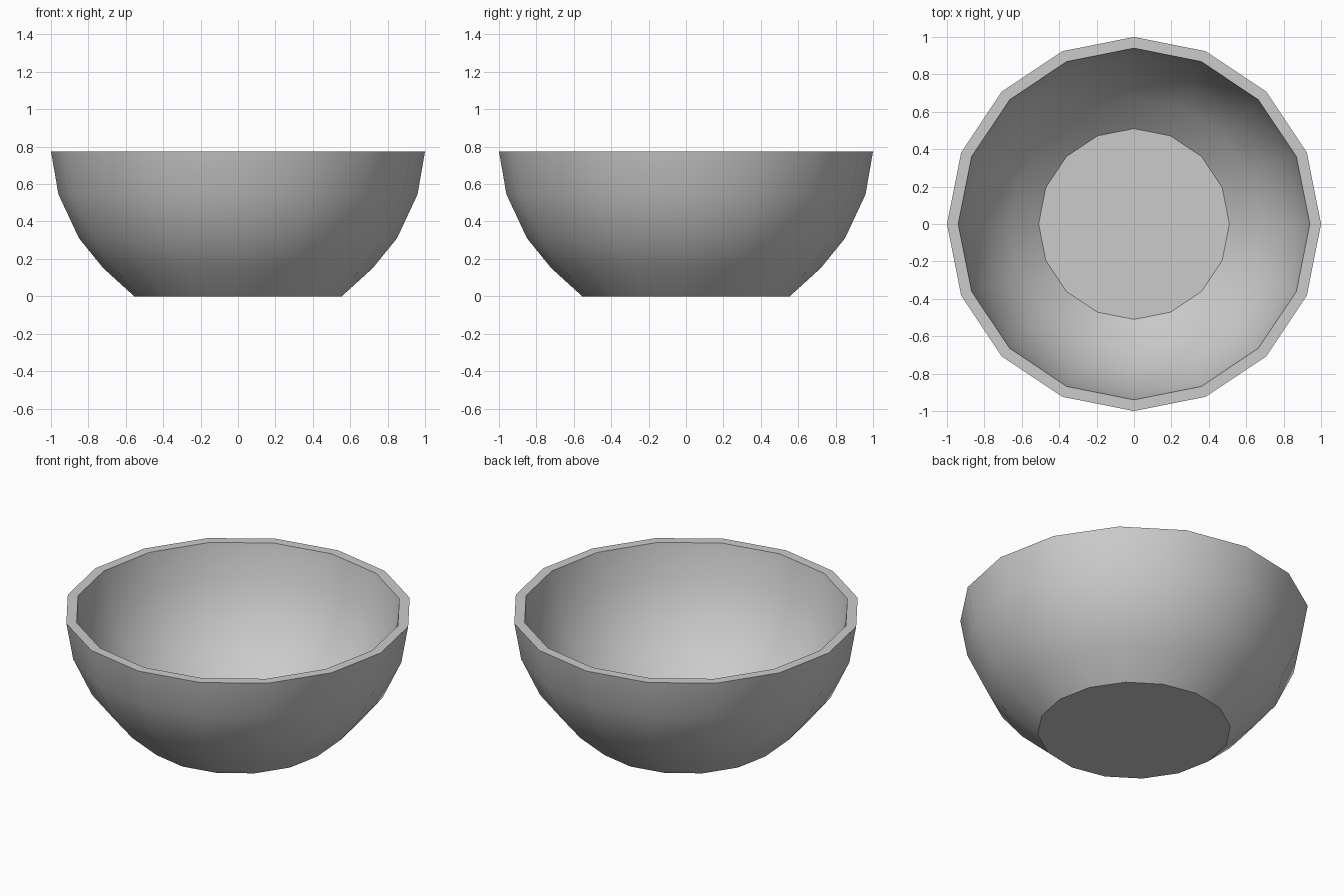
import bpy
import bmesh
from math import cos, sin, pi, radians

cube = bpy.data.objects.get("Cube")
if cube:
    bpy.data.objects.remove(cube, do_unlink=True)

SIDES = 16
# Wall section as (radius, height): up the outside, over the rim, down the inside
OUTSIDE = [(0.555, 0), (0.72, 0.15), (0.85, 0.31), (0.96, 0.545), (1, 0.775)]
INSIDE = [(0.94, 0.775), (0.90, 0.56), (0.79, 0.335), (0.67, 0.19), (0.51, 0.05)]


def make_material(name, value):
    mat = bpy.data.materials.new(name)
    mat.use_nodes = True
    colour = (value, value, value, 1)
    mat.diffuse_color = colour
    mat.node_tree.nodes["Principled BSDF"].inputs["Base Color"].default_value = colour
    return mat


def lathe(name, profile, mat):
    """Spin a profile about z and close both ends with flat faces."""
    bm = bmesh.new()
    angles = [2 * pi * i / SIDES for i in range(SIDES)]
    rings = [[bm.verts.new((r * cos(a), r * sin(a), z)) for a in angles]
             for r, z in profile]
    for low, high in zip(rings, rings[1:]):
        for i in range(SIDES):
            j = (i + 1) % SIDES
            bm.faces.new((low[i], low[j], high[j], high[i]))
    bm.faces.new(rings[0][::-1])
    bm.faces.new(rings[-1])
    bmesh.ops.recalc_face_normals(bm, faces=bm.faces)
    mesh = bpy.data.meshes.new(name)
    bm.to_mesh(mesh)
    bm.free()
    mesh.materials.append(mat)
    obj = bpy.data.objects.new(name, mesh)
    bpy.context.collection.objects.link(obj)
    return obj


# Bowl: smooth walls with a crisp rim, floor and base
bowl = lathe("bowl", OUTSIDE + INSIDE, make_material("light grey", 0.6))
bpy.ops.object.select_all(action="DESELECT")
bowl.select_set(True)
bpy.context.view_layer.objects.active = bowl
bpy.ops.object.shade_smooth_by_angle(angle=radians(30))
